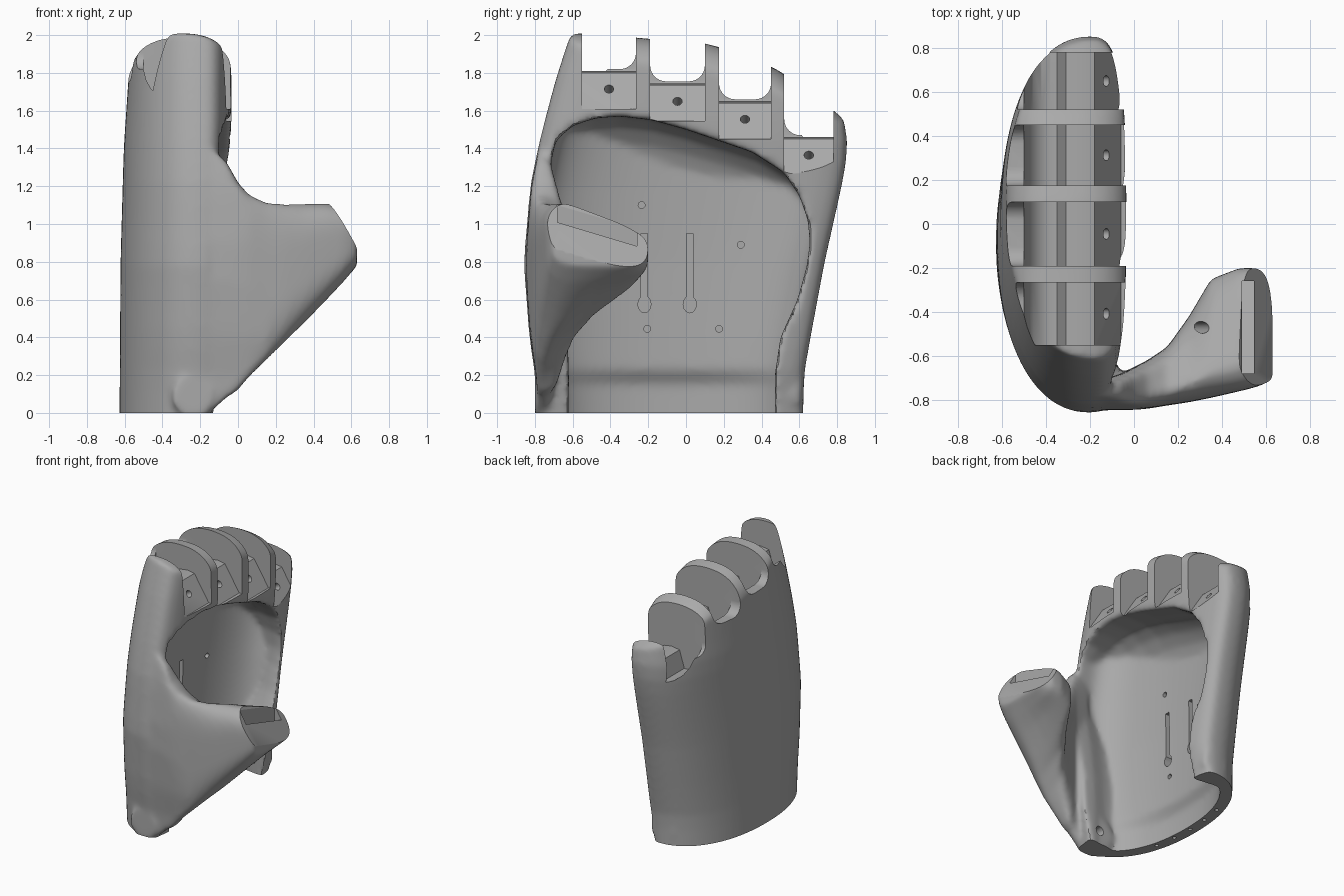
import bpy, bmesh, math
from mathutils import Vector

if "Cube" in bpy.data.objects:
    bpy.data.objects.remove(bpy.data.objects["Cube"])

grey = bpy.data.materials.new("matte_grey")
grey.use_nodes = True
grey.diffuse_color = (0.4, 0.4, 0.4, 1)
grey.node_tree.nodes["Principled BSDF"].inputs["Base Color"].default_value = (0.4, 0.4, 0.4, 1)


def loft(bm, rings):
    """Closed solid through rings of equal point count."""
    rows = [[bm.verts.new(p) for p in ring] for ring in rings]
    n = len(rows[0])
    for a, b in zip(rows, rows[1:]):
        for i in range(n):
            bm.faces.new((a[i], a[(i + 1) % n], b[(i + 1) % n], b[i]))
    bm.faces.new(rows[0])
    bm.faces.new(rows[-1])


def make(name, *solids):
    bm = bmesh.new()
    for rings in solids:
        loft(bm, rings)
    bmesh.ops.recalc_face_normals(bm, faces=bm.faces)
    mesh = bpy.data.meshes.new(name)
    bm.to_mesh(mesh)
    bm.free()
    ob = bpy.data.objects.new(name, mesh)
    bpy.context.collection.objects.link(ob)
    return ob


def apply(ob, kind, **props):
    mod = ob.modifiers.new(kind, kind)
    for key, value in props.items():
        setattr(mod, key, value)
    bpy.context.view_layer.objects.active = ob
    bpy.ops.object.modifier_apply(modifier=mod.name)


def combine(ob, other, operation):
    apply(ob, "BOOLEAN", object=other, operation=operation, solver="EXACT")
    bpy.data.objects.remove(other)


def curve(table, t):
    """Linear lookup in a short table of (t, value)."""
    for (a, u), (b, v) in zip(table, table[1:]):
        if t <= b:
            return u + (v - u) * (t - a) / (b - a)
    return table[-1][1]


def spow(v, n):
    return math.copysign(abs(v) ** (2 / n), v)


def angles(n):
    return [math.tau * i / n for i in range(n)]


def rod(start, end, r, n=20):
    a, b = Vector(start), Vector(end)
    q = (b - a).to_track_quat("Z", "Y")
    ring = [q @ Vector((r * math.cos(t), r * math.sin(t), 0)) for t in angles(n)]
    return [[a + p for p in ring], [b + p for p in ring]]


# Palm body: rounded cross-sections stacked in height
FRONT_EDGE = [(-.1, -.78), (.2, -.8), (.4, -.83), (.8, -.86), (1.2, -.825),
              (1.4, -.785), (1.6, -.735), (1.8, -.68), (2.1, -.58)]
REAR_EDGE = [(-.1, .62), (.2, .625), (.4, .66), (.8, .735), (1.2, .825),
             (1.4, .86), (1.6, .83), (2.1, .8)]
LIP = [(-.1, .06), (.25, .15), (1.3, .15), (1.5, .165), (2.1, .165)]
BACK = [(-.1, .428), (.8, .422), (1.4, .405), (1.8, .378), (2.1, .36)]
# Wall at the back is thinner in the wrist cuff
WALL = [(-.3, .085), (.16, .085), (.23, .13), (2, .13)]


def palm_ring(z, lip, wall=0, back_wall=0):
    y0, y1 = curve(FRONT_EDGE, z) + wall, curve(REAR_EDGE, z) - wall
    ring = []
    for t in angles(64):
        c, s = math.cos(t), math.sin(t)
        r, n = (lip, 3.2) if c > 0 else (curve(BACK, z) - back_wall, 2.2)
        ring.append((-.2 + r * spow(c, n), (y0 + y1) / 2 + (y1 - y0) / 2 * spow(s, n), z))
    return ring


levels = [-.1 + .11 * i for i in range(21)]
palm = make("palm_shell", [palm_ring(z, curve(LIP, z)) for z in levels])

# Rounded knuckle crest that falls away towards the rear finger
CREST = [(-1, 2.01), (-.5, 2.01), (-.24, 1.985), (.12, 1.955), (.3, 1.9), (.47, 1.83), (.81, 1.58), (1, 1.44)]


def crest_ring(y):
    top = curve(CREST, y)
    arc = [(-.3 + .29 * spow(math.cos(t), 2.4), y, top - .27 + .27 * spow(math.sin(t), 2.4))
           for t in [math.pi * i / 16 for i in range(17)]]
    return [(.1, y, -.3), (.1, y, top - .4)] + arc + [(-.7, y, top - .75), (-.7, y, -.3)]


combine(palm, make("crest", [crest_ring(-1 + .1 * i) for i in range(21)]), "INTERSECT")

# Bowl-shaped hollow, open through a shaped mouth and at the wrist
MOUTH = [(-.62, -.5), (-.62, .2), (-.63, .5), (-.67, .8), (-.72, 1.05), (-.745, 1.22),
         (-.735, 1.34), (-.69, 1.44), (-.6, 1.52), (-.48, 1.56), (-.35, 1.57), (-.18, 1.55), (0, 1.5),
         (.35, 1.38), (.52, 1.27), (.6, 1.15), (.645, 1.02), (.655, .9), (.64, .78), (.59, .6), (.5, .4),
         (.47, .2), (.47, -.5)]
DEPTH = [(.5, 1, 1), (-.17, 1, 1), (-.28, 1, 1.04), (-.37, .95, 1.05), (-.44, .87, 1.05),
         (-.5, .74, 1.05), (-.6, .4, 1.05)]
hollow = make("hollow", [[(x, -.03 + (y + .03) * w, .5 + (z - .5) * (k if z > .5 else 1)) for y, z in MOUTH]
                         for x, k, w in DEPTH])
inner = [palm_ring(z, .65, .085, curve(WALL, z)) for z in [-.25 + .08 * i for i in range(27)]]
combine(hollow, make("inner_wall", inner), "INTERSECT")
combine(palm, hollow, "DIFFERENCE")

# Thumb mount: x, y range, z range, drop and taper towards the inner side
THUMB = [(-.2, -.85, -.72, -.05, 1.45, 0, 0), (-.06, -.85, -.68, .08, 1.33, 0, 0),
         (0, -.845, -.65, .12, 1.22, 0, 0), (.06, -.84, -.62, .18, 1.165, 0, .1),
         (.15, -.825, -.56, .26, 1.13, 0, .3), (.25, -.81, -.42, .36, 1.12, 0, .5),
         (.35, -.79, -.25, .46, 1.12, 0, .6), (.48, -.76, -.2, .6, 1.12, .03, .55),
         (.56, -.74, -.2, .69, 1.1, .05, .45), (.63, -.71, -.24, .78, 1.05, .05, .3)]


def thumb_ring(x, y0, y1, z0, z1, drop, taper):
    ring = []
    for t in angles(64):
        c, s = spow(math.cos(t), 4), spow(math.sin(t), 4)
        f = max(0, (c + .6) / 1.6)
        z = (z0 + z1) / 2 + s * (z1 - z0) / 2 * (1 - taper * f) - drop * f
        y = (y0 + y1) / 2 + c * (y1 - y0) / 2
        ring.append((x, max(y, curve(FRONT_EDGE, z) + .006), z))
    return ring


combine(palm, make("thumb", [thumb_ring(*row) for row in THUMB]), "UNION")

# Wrist hinge lugs
combine(palm, make("lugs", rod((-.24, -.8, .09), (-.24, -.63, .09), .11, 32),
                   rod((-.22, .48, .1), (-.22, .61, .1), .1, 32)), "UNION")

# Blend everything into one soft surface
apply(palm, "REMESH", mode="VOXEL", voxel_size=.017)
apply(palm, "SMOOTH", factor=.5, iterations=12)

# Slanted flat end of the thumb mount
SLANT = [(.44, 1.19), (.68, .79), (1, .79), (1, 1.6), (.44, 1.6)]
combine(palm, make("thumb_end", [[(x, y, z + lift) for x, z in SLANT]
                                 for y, lift in ((-1, .09), (0, -.21))]), "DIFFERENCE")

# Finger slots: front y, rear y, floor height
SLOTS = [(-.55, -.265, 1.82), (-.19, .1, 1.755), (.175, .45, 1.66), (.52, .78, 1.47)]
SEAT = [(-.5, .5), (-.5, 0), (-.485, -.06), (-.46, -.105), (-.42, -.14), (-.38, -.15), (-.35, -.15),
        (-.31, -.02), (-.24, -.01), (-.18, -.02), (-.06, -.21), (.2, -.21), (.2, .5)]
scoops, seats, holes = [], [], []
for y0, y1, h in SLOTS:
    r = .085
    u = [(y0, h + .5)]
    u += [(y0 + r - r * math.cos(t), h + r - r * math.sin(t)) for t in [math.pi * i / 16 for i in range(9)]]
    u += [(y0 + y1 - y, z) for y, z in reversed(u)]
    scoops.append([[(x, y, z) for y, z in u] for x in (-.8, -.4)])
    seats.append([[(x, y, h + z) for x, z in SEAT] for y in (y0, y1)])
    mid = (y0 + y1) / 2
    holes.append(rod((-.2, mid, h - .15), (0, mid, h - .03), .025))
combine(palm, make("scoops", *scoops), "DIFFERENCE")
combine(palm, make("seats", *seats), "DIFFERENCE")

# Keyhole grooves in the palm floor
for y in (-.22, .02):
    key = [(y + .035 * math.cos(t), .575 + .045 * math.sin(t))
           for t in [math.radians(120 + 30 * i) for i in range(11)]]
    key += [(y + .017, .95), (y - .017, .95)]
    holes.append([[(x, a, b) for a, b in key] for x in (-.55, -.38)])

# Screw holes, rim holes, hinge pin holes and thumb cord hole
for y, z in [(-.235, 1.1), (.29, .89), (-.205, .445), (.175, .445)]:
    holes.append(rod((-.55, y, z), (-.36, y, z), .018))
for i in range(5):
    y = -.4 + .16 * i
    holes.append(rod((-.57 + .3 * (y + .08) ** 2, y, -.1), (-.57 + .3 * (y + .08) ** 2, y, .08), .014, 12))
holes.append(rod((-.22, -.72, .1), (-.22, -.5, .1), .035))
holes.append(rod((-.22, .4, .1), (-.22, .55, .1), .035))
holes.append(rod((.25, -.47, .75), (.38, -.47, 1.3), .027))

# Slot across the thumb tip
TIP = [(.49, .87), (.545, .87), (.545, 1.3), (.49, 1.3)]
holes.append([[(x, y, z + lift) for x, z in TIP] for y, lift in ((-.68, .075), (-.26, -.075))])
combine(palm, make("holes", *holes), "DIFFERENCE")

# Flat wrist end
square = [(-2, -2), (2, -2), (2, 2), (-2, 2)]
combine(palm, make("floor_cut", [[(x, y, z) for x, y in square] for z in (-1, 0)]), "DIFFERENCE")

palm.data.materials.clear()
palm.data.materials.append(grey)
bpy.ops.object.select_all(action="DESELECT")
palm.select_set(True)
bpy.context.view_layer.objects.active = palm
bpy.ops.object.shade_smooth_by_angle(angle=math.radians(35))
